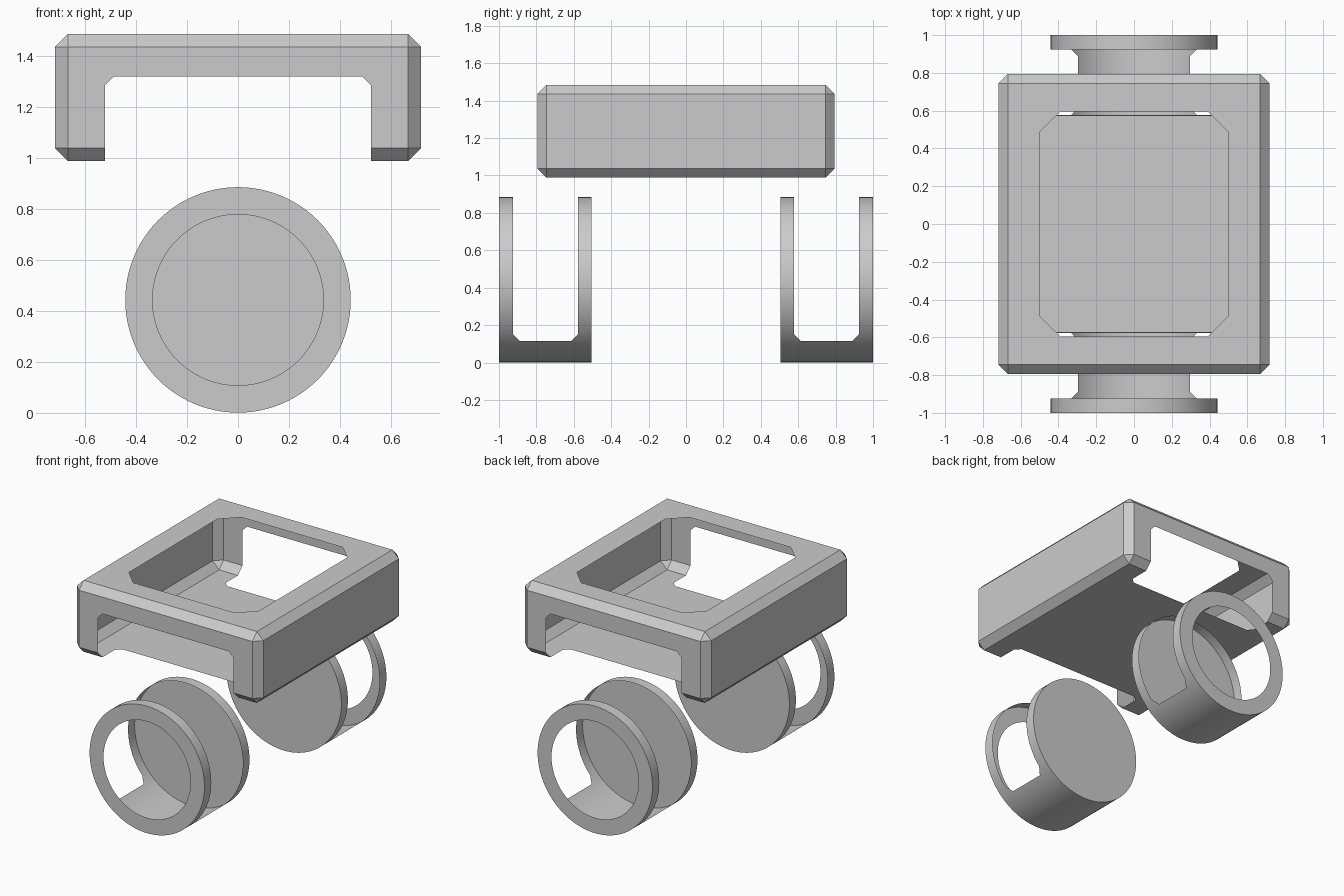
import bpy, bmesh, math
from mathutils import Matrix, Vector

cube = bpy.data.objects.get("Cube")
if cube:
    bpy.data.objects.remove(cube)

grey = bpy.data.materials.new("plain_grey")
grey.use_nodes = True
colour = (0.6, 0.6, 0.6, 1)
grey.diffuse_color = colour
grey.node_tree.nodes["Principled BSDF"].inputs["Base Color"].default_value = colour


def cut_window(bm, planes):
    """Remove the sheet inside a convex cutter; each plane is (outward direction, limit)."""
    inside = list(bm.faces)
    for direction, limit in planes:
        n = Vector(direction)
        point = n * (limit / n.length_squared)
        geom = set(inside)
        for f in inside:
            geom.update(f.edges)
            geom.update(f.verts)
        result = bmesh.ops.bisect_plane(bm, geom=list(geom), dist=1e-5,
                                        plane_co=point, plane_no=n)
        faces = [g for g in result["geom"] if isinstance(g, bmesh.types.BMFace)]
        inside = [f for f in faces if f.calc_center_median().dot(n) < limit]
    bmesh.ops.delete(bm, geom=inside, context='FACES')


def finish(bm, name, smooth=False):
    mesh = bpy.data.meshes.new(name)
    bm.to_mesh(mesh)
    bm.free()
    obj = bpy.data.objects.new(name, mesh)
    bpy.context.collection.objects.link(obj)
    mesh.materials.append(grey)
    if smooth:
        bpy.ops.object.select_all(action='DESELECT')
        obj.select_set(True)
        bpy.context.view_layer.objects.active = obj
        bpy.ops.object.shade_smooth_by_angle(angle=math.radians(30))
    return obj


# Upper housing: a chamfered thin-walled box
bm = bmesh.new()
bottom, top = 0.988, 1.485
bmesh.ops.create_cube(bm, size=1, matrix=Matrix.Translation((0, 0, (bottom + top) / 2))
                      @ Matrix.Diagonal((1.434, 1.59, top - bottom, 1)))
bmesh.ops.bevel(bm, geom=list(bm.edges), offset=0.05, segments=1,
                profile=0.5, affect='EDGES')

# Eight-sided opening in the roof
w, d, c = 0.5, 0.595, 0.11
roof = [((0, 0, -1), -1.46)]
for s in (1, -1):
    roof += [((s, 0, 0), w), ((0, s, 0), d)]
    roof += [((s, t, 0), w + d - c) for t in (1, -1)]
cut_window(bm, roof)

# Front and back arches, which also notch the floor
w, d, h, c = 0.522, 0.575, 1.318, 0.035
for side in (-1, 1):
    arch = [((0, -side, 0), -d), ((0, 0, 1), h)]
    for s in (1, -1):
        arch += [((s, 0, 0), w), ((s, 0, 1), w + h - c), ((s, -side, 0), w - d - c)]
    cut_window(bm, arch)
finish(bm, "housing")

# Drums: thin-walled cylinders with an open outer end and a slot across the top
radius, hole, centre = 0.442, 0.335, 0.443
outer, inner = 1.0, 0.505
for side, name in ((-1, "front_drum"), (1, "back_drum")):
    bm = bmesh.new()
    profile = [(hole, outer), (radius, outer), (radius, inner), (0, inner)]
    verts = [bm.verts.new((r, side * y, centre)) for r, y in profile]
    edges = [bm.edges.new(pair) for pair in zip(verts, verts[1:])]
    bmesh.ops.spin(bm, geom=verts + edges, cent=(0, 0, centre), axis=(0, 1, 0),
                   angle=math.tau, steps=96)
    bmesh.ops.remove_doubles(bm, verts=list(bm.verts), dist=1e-4)
    bmesh.ops.recalc_face_normals(bm, faces=list(bm.faces))
    near, far, floor, c = 0.577, 0.925, 0.115, 0.037
    cut_window(bm, [((0, side, 0), far), ((0, -side, 0), -near), ((0, 0, -1), -floor),
                    ((0, side, -1), far - floor - c), ((0, -side, -1), -near - floor - c)])
    finish(bm, name, smooth=True)
